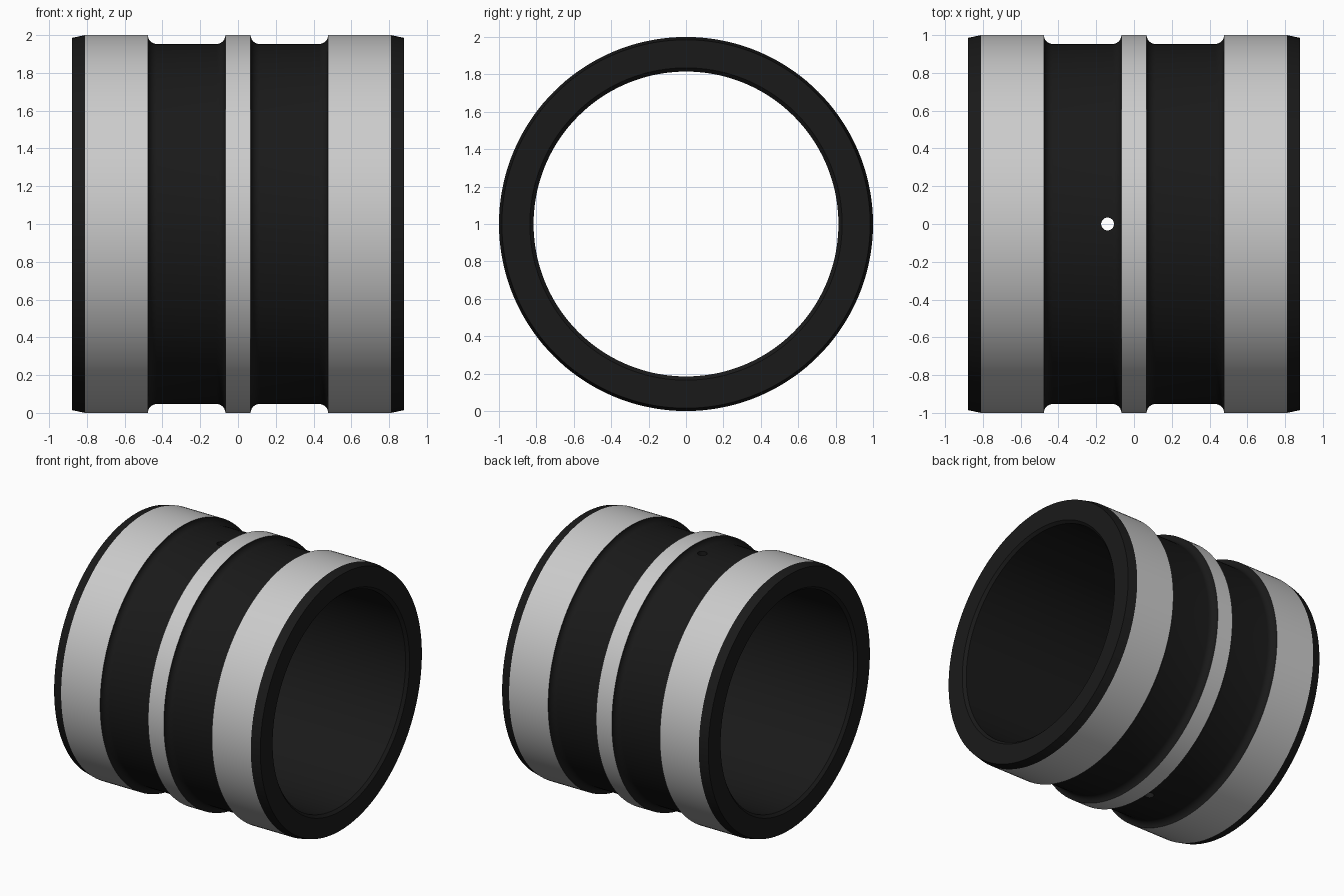
import bpy, bmesh
from math import sin, cos, pi, radians

if "Cube" in bpy.data.objects:
    bpy.data.objects.remove(bpy.data.objects["Cube"])

SEG = 144
GREY, DARK = 0, 1

def groove(x0, x1, floor=0.953, f=0.047, n=10):
    """Groove with rounded inner corners, as (x, radius, material of the next face)."""
    left = [(x0 + f - f * cos(a), floor + f - f * sin(a)) for a in
            [i * pi / 2 / n for i in range(n + 1)]]
    right = [(x0 + x1 - x, r) for x, r in reversed(left)]
    pts = [(x, r, DARK) for x, r in left + right]
    pts[-1] = (*pts[-1][:2], GREY)
    return pts

# Cross-section of the ring: outer side left to right, then back along the bore
profile = [(-0.88, 0.985, DARK), (-0.81, 1.0, GREY)]
profile += groove(-0.477, -0.067) + groove(0.067, 0.477)
profile += [(0.81, 1.0, DARK), (0.88, 0.985, DARK), (0.88, 0.835, DARK),
            (0.86, 0.815, DARK), (-0.86, 0.815, DARK), (-0.88, 0.835, DARK)]

# Revolve around the x axis
bm = bmesh.new()
rings = []
for i in range(SEG):
    a = 2 * pi * i / SEG
    rings.append([bm.verts.new((x, r * sin(a), 1 + r * cos(a))) for x, r, _ in profile])
n = len(profile)
for i in range(SEG):
    p, q = rings[i], rings[(i + 1) % SEG]
    for j in range(n):
        k = (j + 1) % n
        bm.faces.new((p[j], p[k], q[k], q[j])).material_index = profile[j][2]
bmesh.ops.recalc_face_normals(bm, faces=bm.faces)
mesh = bpy.data.meshes.new("grooved_ring")
bm.to_mesh(mesh)
bm.free()
ring = bpy.data.objects.new("grooved_ring", mesh)
bpy.context.collection.objects.link(ring)
dark = bpy.data.materials.new("black")
dark.diffuse_color = (0.01, 0.01, 0.01, 1)
dark.use_nodes = True
dark.node_tree.nodes["Principled BSDF"].inputs["Base Color"].default_value = dark.diffuse_color
mesh.materials.append(None)
mesh.materials.append(dark)

# Small vent hole through the top and bottom walls
bpy.ops.mesh.primitive_cylinder_add(vertices=48, radius=0.034, depth=2.4, location=(-0.14, 0, 1))
cutter = bpy.context.object
cutter.name = "hole_cutter"
cutter.hide_render = True
cutter.data.materials.append(None)
cutter.data.materials.append(dark)
for f in cutter.data.polygons:
    f.material_index = DARK
mod = ring.modifiers.new("vent_hole", 'BOOLEAN')
mod.operation = 'DIFFERENCE'
mod.solver = 'EXACT'
mod.object = cutter
bpy.ops.object.select_all(action='DESELECT')
ring.select_set(True)
bpy.context.view_layer.objects.active = ring
bpy.ops.object.modifier_apply(modifier=mod.name)
bpy.data.objects.remove(cutter)
bpy.ops.object.shade_smooth_by_angle(angle=radians(10.5))
